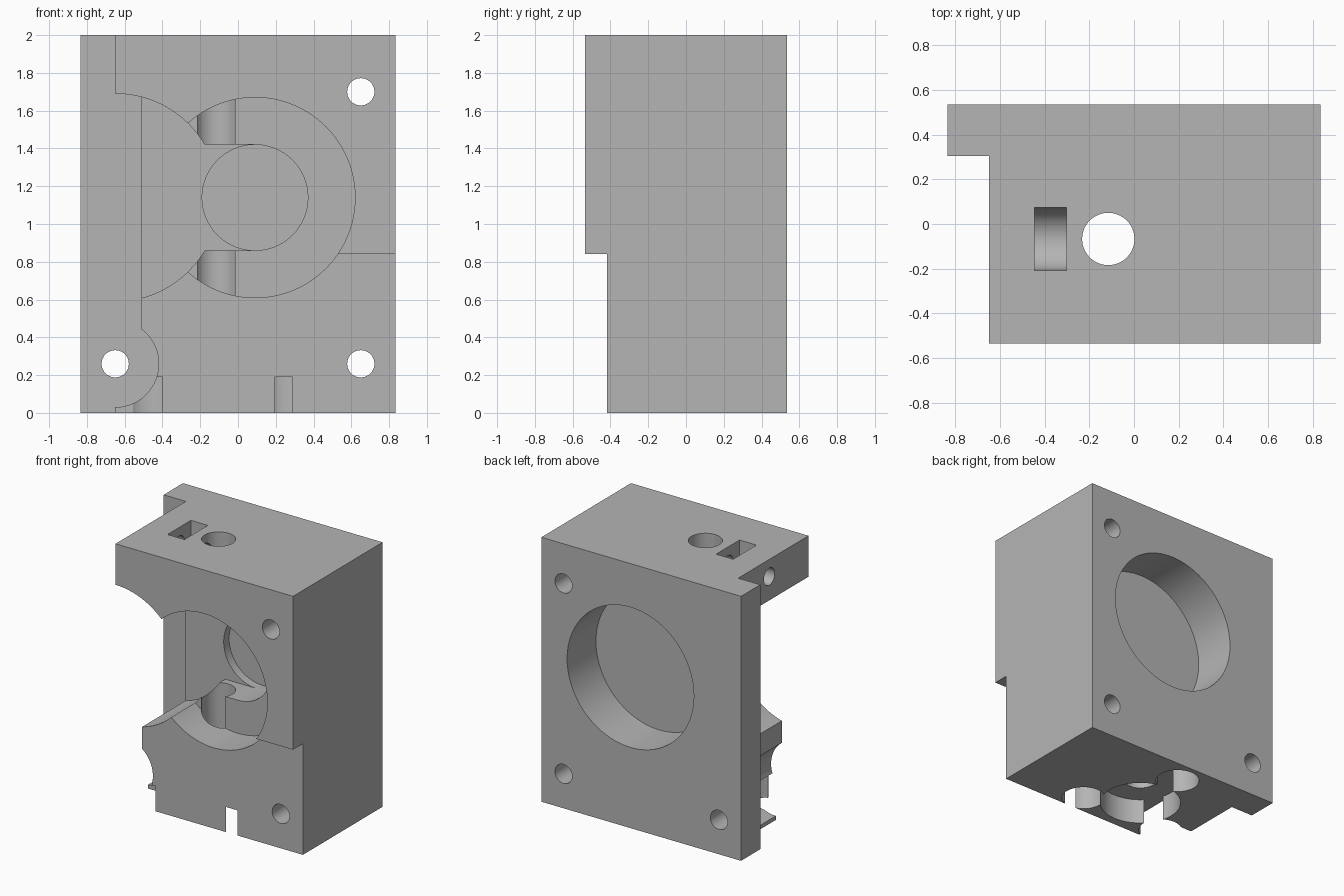
import bpy, bmesh, math
from mathutils import Matrix

old = bpy.data.objects.get("Cube")
if old:
    bpy.data.objects.remove(old, do_unlink=True)

mat = bpy.data.materials.new("light_grey_plastic")
mat.use_nodes = True
grey = (0.46, 0.46, 0.46, 1)
mat.diffuse_color = grey
mat.node_tree.nodes["Principled BSDF"].inputs["Base Color"].default_value = grey


def finish(name, bm):
    bmesh.ops.recalc_face_normals(bm, faces=bm.faces)
    mesh = bpy.data.meshes.new(name)
    bm.to_mesh(mesh)
    bm.free()
    mesh.materials.append(mat)
    obj = bpy.data.objects.new(name, mesh)
    bpy.context.scene.collection.objects.link(obj)
    return obj


def box(name, x0, x1, y0, y1, z0, z1):
    bm = bmesh.new()
    m = Matrix.Translation(((x0 + x1) / 2, (y0 + y1) / 2, (z0 + z1) / 2))
    m = m @ Matrix.Diagonal((x1 - x0, y1 - y0, z1 - z0, 1))
    bmesh.ops.create_cube(bm, size=1, matrix=m)
    return finish(name, bm)


def rod(name, axis, a, b, r, start, end, segs=64):
    """Cylinder along an axis; a and b are its other two coordinates in order."""
    mid = (start + end) / 2
    turn = {"X": (mid, a, b), "Y": (a, mid, b), "Z": (a, b, mid)}
    m = Matrix.Translation(turn[axis])
    if axis == "X":
        m = m @ Matrix.Rotation(math.pi / 2, 4, "Y")
    elif axis == "Y":
        m = m @ Matrix.Rotation(math.pi / 2, 4, "X")
    bm = bmesh.new()
    bmesh.ops.create_cone(bm, cap_ends=True, segments=segs, radius1=r, radius2=r,
                          depth=end - start, matrix=m)
    return finish(name, bm)


def prism(name, points, y0, y1):
    bm = bmesh.new()
    face = bm.faces.new([bm.verts.new((x, y0, z)) for x, z in points])
    ext = bmesh.ops.extrude_face_region(bm, geom=[face])
    verts = [v for v in ext["geom"] if isinstance(v, bmesh.types.BMVert)]
    bmesh.ops.translate(bm, verts=verts, vec=(0, y1 - y0, 0))
    return finish(name, bm)


body = box("extruder_body", -0.835, 0.835, -0.535, 0.535, 0, 2)
FRONT, PLATE = -0.8, 0.305      # cutter start, front of the back plate
fx, fy = -0.115, -0.067         # filament path
gx, gz = 0.09, 1.14             # drive gear axis

# Side relief profile beside the idler: arc on top, straight wall below
arc = [math.radians(90 - 14.75 * i / 8) for i in range(9)]
relief = [(-0.65 + 0.55 * math.cos(t), gz + 0.55 * math.sin(t)) for t in arc]
relief += [(-0.51, 0.33), (-1, 0.33), (-1, gz + 0.55)]

cutters = [
    # Outer steps
    box("side_notch", -1, -0.65, FRONT, PLATE, -0.2, 2.2),
    box("lower_front_step", -1, 1, FRONT, -0.417, -0.2, 0.84),
    # Idler clearance
    prism("idler_relief", relief, FRONT, PLATE),
    rod("idler_pocket", "Y", -0.65, gz, 0.55, FRONT, 0.1, 96),
    rod("pivot_pocket", "Y", -0.65, 0.26, 0.23, FRONT, PLATE),
    # Gear chamber and motor recess
    rod("gear_pocket", "Y", gx, gz, 0.53, FRONT, -0.13, 96),
    box("gear_slot", -0.5, gx, -0.3, 0.1, gz - 0.28, gz + 0.28),
    rod("gear_bore", "Y", gx, gz, 0.28, -0.3, 0.165),
    rod("motor_recess", "Y", gx, gz, 0.53, 0.19, 0.8, 96),
    # Filament path and tension screw with its nut trap
    rod("filament_bore", "Z", fx, fy, 0.117, -0.2, 2.2),
    rod("tension_screw_hole", "X", fy, 1.87, 0.065, -1, fx, 32),
    box("nut_slot", -0.445, -0.303, fy - 0.14, fy + 0.14, 1.86, 2.2),
    rod("nut_seat", "X", fy, 1.86, 0.14, -0.445, -0.303, 32),
    # Hot end socket below
    rod("socket", "Z", fx, fy, 0.285, -0.2, 0.19),
    box("socket_corner", -1, -0.4, FRONT, -0.145, -0.2, 0.19),
]
# Three clearance bores around the socket
for i in range(3):
    t = math.radians(90 + 120 * i)
    cutters.append(rod("socket_bore", "Z", fx + 0.41 * math.cos(t),
                       fy + 0.41 * math.sin(t), 0.153, -0.2, 0.19, 48))
# Motor screw holes
for x, z in ((0.65, 1.7), (-0.65, 0.26), (0.65, 0.26)):
    cutters.append(rod("motor_screw_hole", "Y", x, z, 0.072, FRONT, 0.8, 40))

for c in cutters:
    c.hide_render = True
    mod = body.modifiers.new(c.name, "BOOLEAN")
    mod.operation = "DIFFERENCE"
    mod.solver = "EXACT"
    mod.object = c

# Bake the cuts and drop the cutters
graph = bpy.context.evaluated_depsgraph_get()
cut = bpy.data.meshes.new_from_object(body.evaluated_get(graph))
body.modifiers.clear()
body.data = cut
for c in cutters:
    bpy.data.objects.remove(c, do_unlink=True)
cut.materials.clear()
cut.materials.append(mat)
for p in cut.polygons:
    p.material_index = 0

bpy.ops.object.select_all(action="DESELECT")
body.select_set(True)
bpy.context.view_layer.objects.active = body
bpy.ops.object.shade_smooth_by_angle(angle=math.radians(25))
